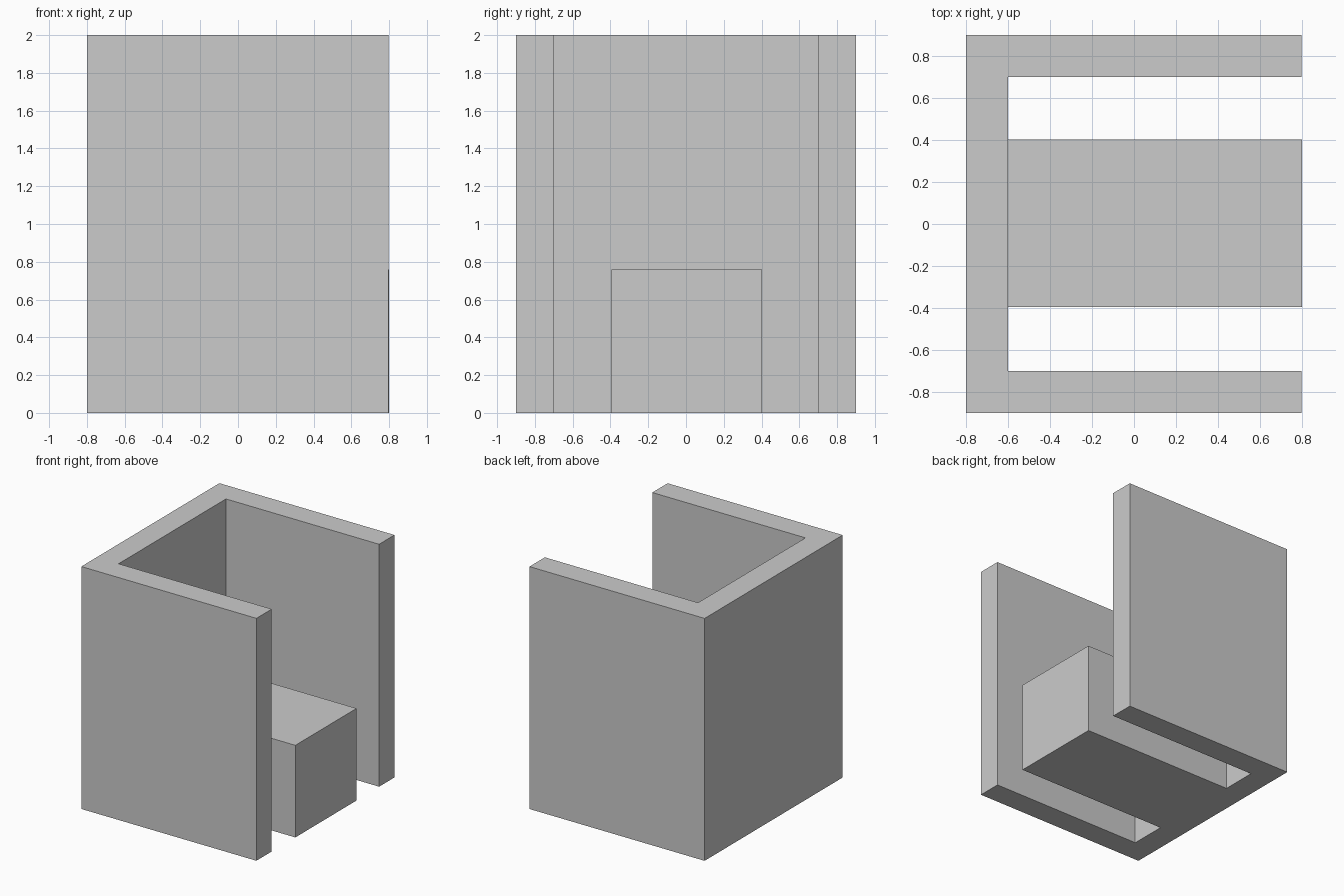
import bpy
import bmesh

if "Cube" in bpy.data.objects:
    bpy.data.objects.remove(bpy.data.objects["Cube"])


def extrude_profile(name, points, height):
    """Make a solid by raising a flat XY outline from z = 0."""
    bm = bmesh.new()
    face = bm.faces.new([bm.verts.new((x, y, 0)) for x, y in points])
    result = bmesh.ops.extrude_face_region(bm, geom=[face], use_keep_orig=True)
    top = [v for v in result["geom"] if isinstance(v, bmesh.types.BMVert)]
    bmesh.ops.translate(bm, verts=top, vec=(0, 0, height))
    bmesh.ops.recalc_face_normals(bm, faces=bm.faces)
    mesh = bpy.data.meshes.new(name)
    bm.to_mesh(mesh)
    bm.free()
    obj = bpy.data.objects.new(name, mesh)
    bpy.context.collection.objects.link(obj)
    return obj


# Tall walls: back panel and two side panels as one U-shaped outline
half = [(-0.6, 0.7), (0.798, 0.7), (0.798, 0.9), (-0.8, 0.9)]
outline = half + [(x, -y) for x, y in reversed(half)]
extrude_profile("walls", outline, 2.0)

# Low seat block between the side panels, open gap on each side
extrude_profile("seat", [(-0.6, -0.395), (0.8, -0.395), (0.8, 0.403), (-0.6, 0.403)], 0.76)
